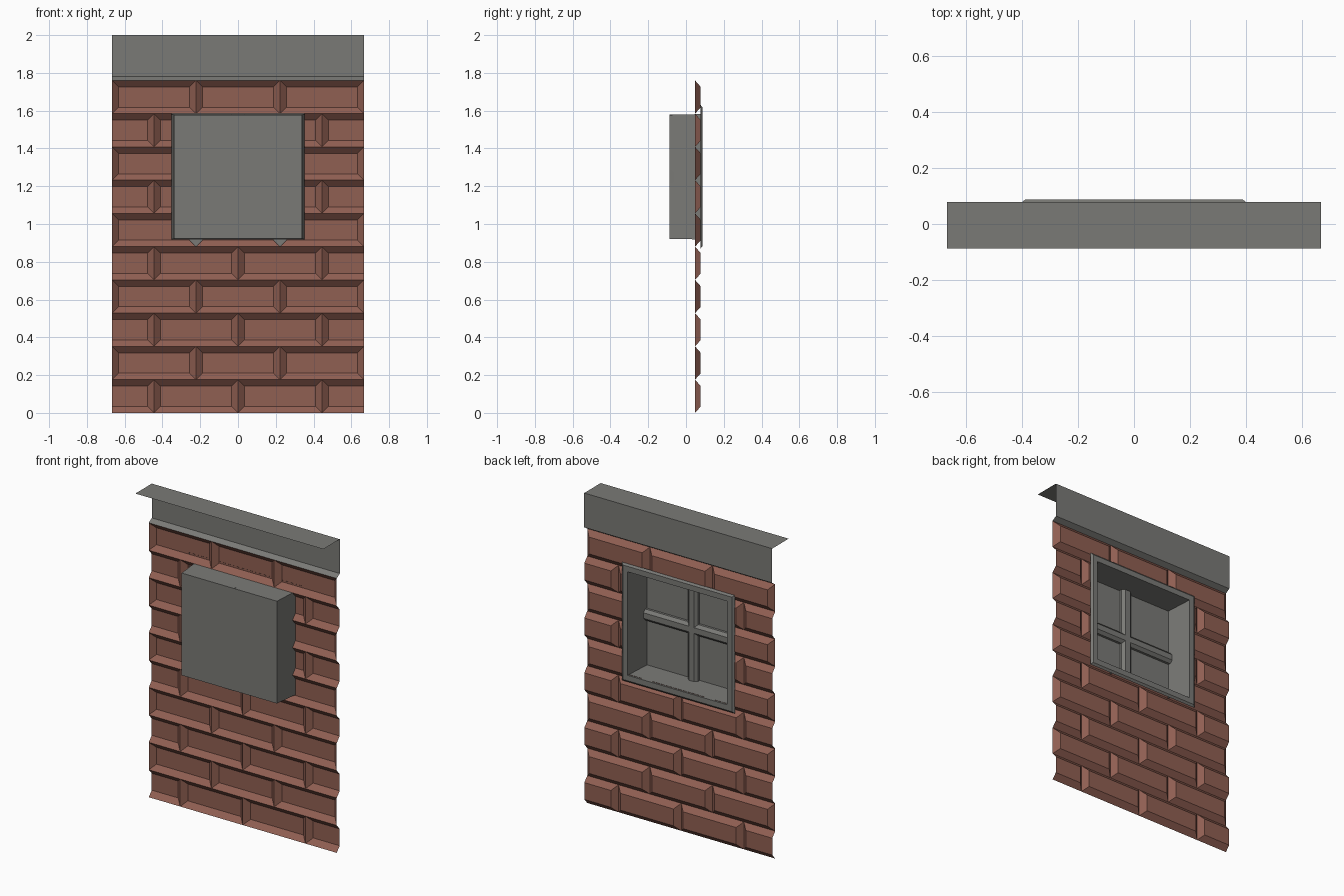
import bpy, bmesh
from mathutils import Vector

if "Cube" in bpy.data.objects:
    bpy.data.objects.remove(bpy.data.objects["Cube"])


def material(name, rgb):
    m = bpy.data.materials.new(name)
    m.diffuse_color = (*rgb, 1)
    m.use_nodes = True
    m.node_tree.nodes["Principled BSDF"].inputs["Base Color"].default_value = m.diffuse_color
    return m


BRICK = material("brick red", (0.28, 0.115, 0.085))
GREY = material("stone grey", (0.195, 0.195, 0.183))


def loft(bm, cx, cz, rings, cap=True):
    """Join nested rectangles (half width, half height, y), outer side toward +y."""
    prev = None
    for hx, hz, y in rings:
        ring = [bm.verts.new((cx + sx * hx, y, cz + sz * hz))
                for sx, sz in ((-1, -1), (-1, 1), (1, 1), (1, -1))]
        if prev:
            for i in range(4):
                j = (i + 1) % 4
                bm.faces.new((prev[i], prev[j], ring[j], ring[i]))
        prev = ring
    if cap:
        bm.faces.new(prev)


def finish(bm, name, mat):
    me = bpy.data.meshes.new(name)
    bm.to_mesh(me)
    bm.free()
    me.materials.append(mat)
    ob = bpy.data.objects.new(name, me)
    bpy.context.collection.objects.link(ob)
    return ob


def cut(bm, co, no, clear=False):
    bmesh.ops.bisect_plane(bm, geom=bm.verts[:] + bm.edges[:] + bm.faces[:],
                           plane_co=co, plane_no=no, clear_outer=clear)


HALF, ROW, BW, BEV = 0.667, 0.176, 0.4447, 0.034
WX, WZ0, WZ1 = 0.353, 0.92, 1.58

# Brick wall: staggered courses of open-backed bevelled bricks
bm = bmesh.new()
for row in range(10):
    centres = [-1.5, -0.5, 0.5, 1.5] if row % 2 == 0 else [-1, 0, 1]
    for c in centres:
        loft(bm, c * BW, (row + 0.5) * ROW,
             [(BW / 2, ROW / 2, 0.048), (BW / 2 - BEV, ROW / 2 - BEV, 0.078)])
for s in (-1, 1):
    cut(bm, (s * HALF, 0, 0), (s, 0, 0), True)
    cut(bm, (s * WX, 0, 0), (1, 0, 0))
cut(bm, (0, 0, WZ0), (0, 0, 1))
# Window opening in the wall
bm.normal_update()
hole = []
for f in bm.faces:
    c = f.calc_center_median()
    if abs(c.x) < WX and 5 * ROW < c.z < 9 * ROW:
        if c.z > WZ0 or abs(f.normal.x) > 0.3:
            hole.append(f)
bmesh.ops.delete(bm, geom=hole, context='FACES')
finish(bm, "brick_wall", BRICK)

# Header: ledge, fascia and sloped lip
bm = bmesh.new()
prev = None
for y, z in ((0.048, 1.76), (0.079, 1.78), (0.079, 2.0), (-0.088, 2.0)):
    pair = [bm.verts.new((x, y, z)) for x in (-HALF, HALF)]
    if prev:
        bm.faces.new((prev[0], pair[0], pair[1], prev[1]))
    prev = pair
finish(bm, "header_ledge", GREY)

# Window frame and recessed box
CZ = (WZ0 + WZ1) / 2
bm = bmesh.new()
loft(bm, 0, CZ, [(0.40, 0.38, 0.077), (0.387, 0.367, 0.088),
                 (WX, 0.332, 0.088), (0.338, 0.328, -0.088)])
finish(bm, "window_frame", GREY)

# Crossing glazing bars on the back of the recess
for name, a, b in (("vertical_bar", (0.036, 0.33), (0.018, 0.33)),
                   ("horizontal_bar", (0.34, 0.036), (0.34, 0.018))):
    bm = bmesh.new()
    loft(bm, 0, CZ, [(*a, -0.087), (*a, -0.072), (*b, -0.055)])
    finish(bm, name, GREY)
